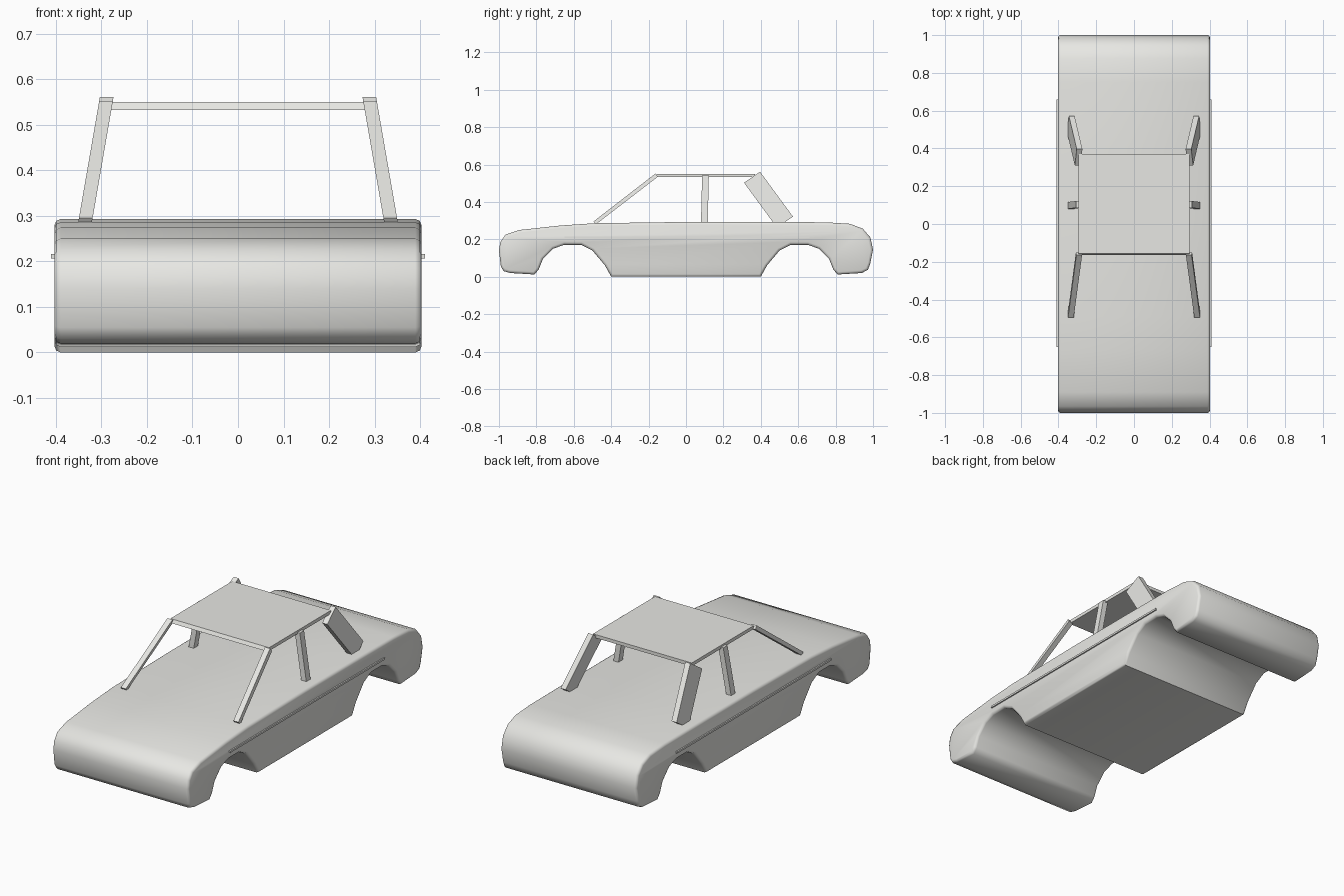
import bpy, bmesh, math

if "Cube" in bpy.data.objects:
    bpy.data.objects.remove(bpy.data.objects["Cube"])

# Light warm-white paint used on every part
paint = bpy.data.materials.new("pale_paint")
paint.diffuse_color = (0.8, 0.8, 0.77, 1.0)
paint.use_nodes = True
paint.node_tree.nodes["Principled BSDF"].inputs["Base Color"].default_value = paint.diffuse_color


def finish(bm, name):
    bmesh.ops.recalc_face_normals(bm, faces=bm.faces)
    mesh = bpy.data.meshes.new(name)
    bm.to_mesh(mesh)
    bm.free()
    mesh.materials.append(paint)
    ob = bpy.data.objects.new(name, mesh)
    bpy.context.collection.objects.link(ob)
    return ob


def prism(bm, outline, left, right):
    """Side outline (y, z) spanned between two x positions given as functions of z."""
    a = [bm.verts.new((left(z), y, z)) for y, z in outline]
    b = [bm.verts.new((right(z), y, z)) for y, z in outline]
    caps = [bm.faces.new(a), bm.faces.new(b[::-1])]
    n = len(a)
    for i in range(n):
        j = (i + 1) % n
        bm.faces.new((a[i], b[i], b[j], a[j]))
    bmesh.ops.recalc_face_normals(bm, faces=bm.faces)
    bm.normal_update()
    return caps


# Body shell: side profile with two open wheel arches, rounded along both sides
arch = [(-0.20, 0.0), (-0.167, 0.06), (-0.10, 0.14), (-0.04, 0.171),
        (0.05, 0.171), (0.11, 0.15), (0.165, 0.095), (0.187, 0.04), (0.21, 0.012)]
rear_arch = [(0.6 + y, z) for y, z in arch]
front_arch = [(-0.6 - y, z) for y, z in reversed(arch)]
tail = [(0.94, 0.02), (0.973, 0.037), (0.985, 0.07), (1.0, 0.144), (0.986, 0.21),
        (0.945, 0.257), (0.877, 0.283), (0.75, 0.291)]
deck = [(0.4, 0.293), (0.0, 0.293), (-0.49, 0.286), (-0.67, 0.274)]
nose = [(-0.89, 0.25), (-0.965, 0.225), (-0.993, 0.185), (-1.0, 0.14),
        (-0.99, 0.055), (-0.975, 0.03), (-0.94, 0.02)]
bm = bmesh.new()
caps = prism(bm, front_arch + rear_arch + tail + deck + nose,
             lambda z: -0.403, lambda z: 0.403)
rim = list({e for f in caps for e in f.edges})
bmesh.ops.bevel(bm, geom=rim, offset=0.014, segments=2, profile=0.5,
                affect='EDGES', clamp_overlap=False)
body = finish(bm, "body_shell")
bpy.context.view_layer.objects.active = body
body.select_set(True)
bpy.ops.object.shade_smooth_by_angle(angle=math.radians(50))
body.select_set(False)


# Roof panel
bm = bmesh.new()
prism(bm, [(-0.165, 0.532), (0.37, 0.532), (0.37, 0.55), (-0.155, 0.55)],
      lambda z: -0.293, lambda z: 0.293)
finish(bm, "roof")


# Roof pillars, leaning inward towards the roof
def lean(z):
    return 0.29 + (0.55 - z) * 0.173


pillars = {
    "front_pillar": [(-0.495, 0.295), (-0.483, 0.279), (-0.15, 0.535), (-0.163, 0.552)],
    "middle_pillar": [(0.08, 0.28), (0.116, 0.28), (0.122, 0.54), (0.086, 0.54)],
    "rear_pillar": [(0.31, 0.503), (0.486, 0.263), (0.572, 0.321), (0.396, 0.561)],
}
for name, outline in pillars.items():
    for side, tag in ((-1, "left"), (1, "right")):
        bm = bmesh.new()
        prism(bm, outline, lambda z: side * (lean(z) - 0.015),
              lambda z: side * (lean(z) + 0.015))
        finish(bm, f"{name}_{tag}")

# Side trim strips
for side, tag in ((-1, "left"), (1, "right")):
    bm = bmesh.new()
    prism(bm, [(-0.65, 0.206), (0.66, 0.206), (0.66, 0.216), (-0.65, 0.216)],
          lambda z: side * 0.39, lambda z: side * 0.41)
    finish(bm, f"side_trim_{tag}")
